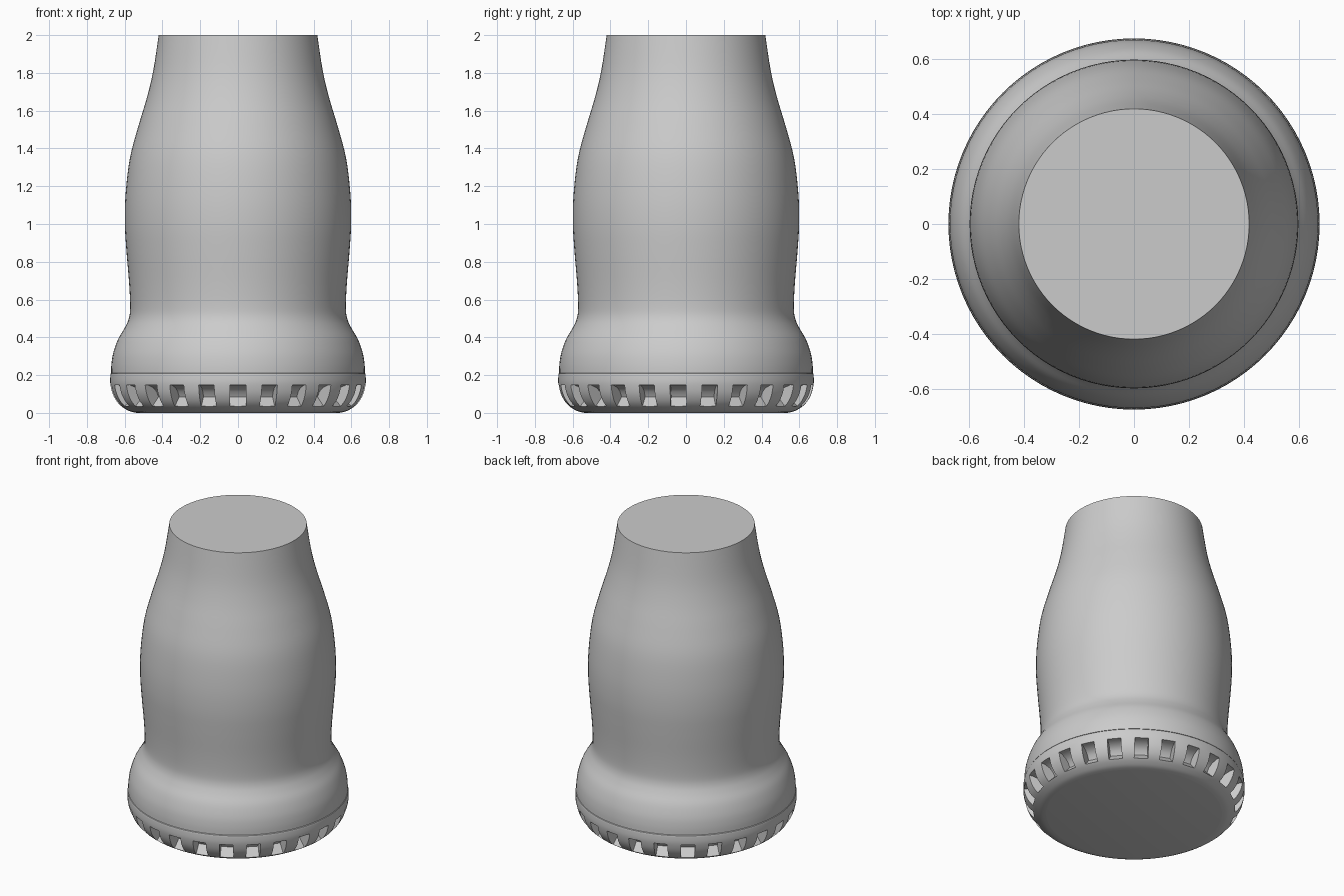
import bpy, bmesh, math
from math import sin, cos, pi, radians

if "Cube" in bpy.data.objects:
    bpy.data.objects.remove(bpy.data.objects["Cube"])


def smooth_path(pts, steps=4):
    """Catmull-Rom refinement of an (r, z) profile."""
    out = []
    for i in range(len(pts) - 1):
        a, b = pts[max(i - 1, 0)], pts[i]
        c, d = pts[i + 1], pts[min(i + 2, len(pts) - 1)]
        for s in range(steps):
            t = s / steps
            out.append(tuple(0.5 * (2 * b[k] + (c[k] - a[k]) * t
                       + (2 * a[k] - 5 * b[k] + 4 * c[k] - d[k]) * t * t
                       + (3 * b[k] - a[k] - 3 * c[k] + d[k]) * t ** 3) for k in (0, 1)))
    return out + [pts[-1]]


def make_object(name, bm):
    bmesh.ops.recalc_face_normals(bm, faces=bm.faces)
    me = bpy.data.meshes.new(name)
    bm.to_mesh(me)
    bm.free()
    ob = bpy.data.objects.new(name, me)
    bpy.context.collection.objects.link(ob)
    return ob


def lathe(name, profile, n=96):
    """Revolve a profile around z, capped at both ends."""
    bm = bmesh.new()
    rings = [[bm.verts.new((r * cos(2 * pi * i / n), r * sin(2 * pi * i / n), z))
              for i in range(n)] for r, z in profile]
    for lo, hi in zip(rings, rings[1:]):
        for i in range(n):
            j = (i + 1) % n
            bm.faces.new((lo[i], lo[j], hi[j], hi[i]))
    bm.faces.new(rings[0][::-1])
    bm.faces.new(rings[-1])
    return make_object(name, bm)


def shade(ob):
    bpy.ops.object.select_all(action='DESELECT')
    ob.select_set(True)
    bpy.context.view_layer.objects.active = ob
    bpy.ops.object.shade_smooth_by_angle(angle=radians(30))


# Tapered upper body
body = lathe("body", smooth_path([
    (0.672, 0.212), (0.67, 0.26), (0.66, 0.32), (0.635, 0.39), (0.60, 0.45),
    (0.578, 0.50), (0.571, 0.56), (0.576, 0.68), (0.590, 0.85), (0.599, 1.0),
    (0.595, 1.16), (0.572, 1.35), (0.527, 1.52), (0.482, 1.67), (0.449, 1.81),
    (0.42, 2.0)]))

# Rounded base ring with a small parting step at its top
base = lathe("base_ring", smooth_path([
    (0.535, 0.0), (0.565, 0.006), (0.59, 0.017), (0.62, 0.037), (0.645, 0.065),
    (0.665, 0.105), (0.676, 0.155), (0.676, 0.195), (0.674, 0.208)])
    + [(0.668, 0.212)])

# 25 wedge slots around the base, first one facing the front
SLOTS, HALF = 25, 0.042
section = [(0.57, 0.085), (0.67, -0.021), (0.78, -0.021), (0.78, 0.147),
           (0.65, 0.147), (0.61, 0.133), (0.585, 0.112)]
bm = bmesh.new()
for k in range(SLOTS):
    a = -pi / 2 + 2 * pi * k / SLOTS
    sides = [[bm.verts.new((r * cos(a) - w * sin(a), r * sin(a) + w * cos(a), z))
              for r, z in section] for w in (-HALF, HALF)]
    bm.faces.new(sides[0])
    bm.faces.new(sides[1][::-1])
    for i in range(len(section)):
        j = (i + 1) % len(section)
        bm.faces.new((sides[0][i], sides[1][i], sides[1][j], sides[0][j]))
cutter = make_object("slot_cutter", bm)
cutter.hide_render = True

mod = base.modifiers.new("slots", 'BOOLEAN')
mod.operation = 'DIFFERENCE'
mod.solver = 'EXACT'
mod.object = cutter
bpy.context.view_layer.objects.active = base
bpy.ops.object.modifier_apply(modifier=mod.name)
bpy.data.objects.remove(cutter)

for ob in (body, base):
    shade(ob)
